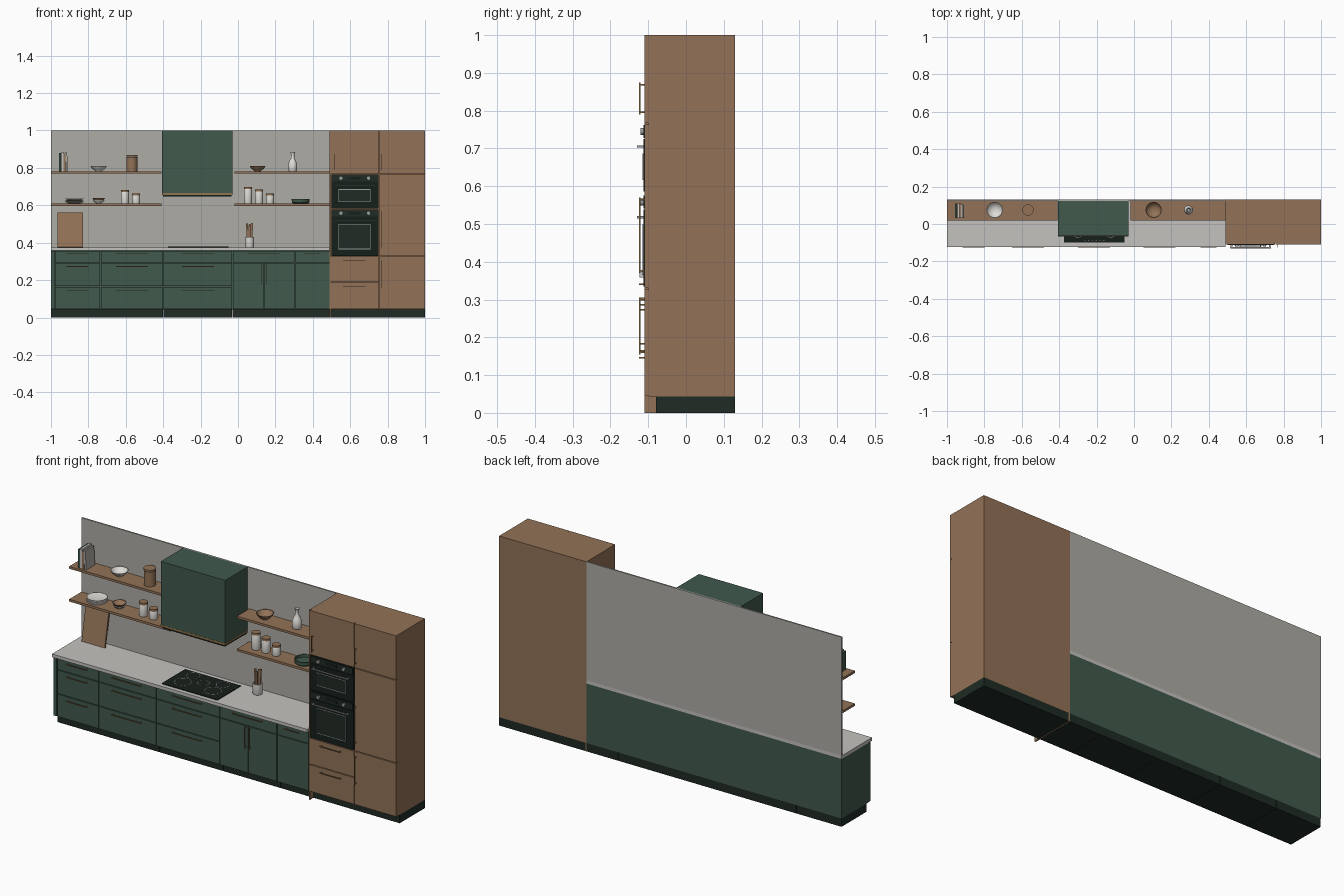
import bpy, bmesh, math
from mathutils import Matrix, Vector

if "Cube" in bpy.data.objects:
    bpy.data.objects.remove(bpy.data.objects["Cube"])

def mat(name, r, g, b):
    m = bpy.data.materials.new(name)
    m.diffuse_color = (r, g, b, 1)
    m.use_nodes = True
    m.node_tree.nodes["Principled BSDF"].inputs["Base Color"].default_value = m.diffuse_color
    return m

WOOD = mat("walnut wood", 0.29, 0.17, 0.095)
GREEN = mat("green lacquer", 0.052, 0.1, 0.073)
DARK = mat("dark plinth", 0.014, 0.024, 0.018)
BLACK = mat("black glass", 0.008, 0.014, 0.011)
WALL = mat("grey splashback", 0.43, 0.415, 0.375)
STONE = mat("pale stone", 0.55, 0.54, 0.52)
BRASS = mat("bronze brass", 0.29, 0.18, 0.075)
WHITE = mat("white ceramic", 0.74, 0.72, 0.68)
STEEL = mat("steel", 0.33, 0.34, 0.33)

def finish(name, bm, m):
    bmesh.ops.recalc_face_normals(bm, faces=bm.faces)
    me = bpy.data.meshes.new(name)
    bm.to_mesh(me)
    bm.free()
    me.materials.append(m)
    ob = bpy.data.objects.new(name, me)
    bpy.context.collection.objects.link(ob)
    return ob

def box(name, x0, x1, y0, y1, z0, z1, m, rot=None):
    """Box from its limits; rot = (axis, angle) turns it about its bottom centre."""
    bm = bmesh.new()
    bmesh.ops.create_cube(bm, size=1)
    bmesh.ops.scale(bm, vec=(x1 - x0, y1 - y0, z1 - z0), verts=bm.verts)
    bmesh.ops.translate(bm, vec=(0, 0, (z1 - z0) / 2), verts=bm.verts)
    if rot:
        bmesh.ops.rotate(bm, verts=bm.verts, matrix=Matrix.Rotation(rot[1], 3, rot[0]))
    bmesh.ops.translate(bm, vec=((x0 + x1) / 2, (y0 + y1) / 2, z0), verts=bm.verts)
    return finish(name, bm, m)

def lathe(name, loc, profile, m, closed=False, steps=32, rot=None):
    """Turn a (radius, height) profile round the z axis."""
    bm = bmesh.new()
    vs = [bm.verts.new((r, 0, z)) for r, z in profile]
    es = [bm.edges.new(p) for p in zip(vs, vs[1:])]
    if closed:
        es.append(bm.edges.new((vs[-1], vs[0])))
    bmesh.ops.spin(bm, geom=vs + es, axis=(0, 0, 1), cent=(0, 0, 0),
                   angle=2 * math.pi, steps=steps)
    bmesh.ops.remove_doubles(bm, verts=bm.verts, dist=1e-5)
    if rot:
        bmesh.ops.rotate(bm, verts=bm.verts, matrix=Matrix.Rotation(rot[1], 3, rot[0]))
    bmesh.ops.translate(bm, vec=loc, verts=bm.verts)
    ob = finish(name, bm, m)
    bpy.ops.object.select_all(action='DESELECT')
    ob.select_set(True)
    bpy.context.view_layer.objects.active = ob
    bpy.ops.object.shade_smooth_by_angle(angle=math.radians(35))
    return ob

def cyl(name, loc, r, h, m, steps=32, rot=None):
    return lathe(name, loc, [(0, 0), (r, 0), (r, h), (0, h)], m, steps=steps, rot=rot)

def handle(name, x, z, length, vertical=False, y=-0.1225, m=BRASS, t=0.002):
    """Bar handle on two posts; x, z is the centre."""
    h = length / 2
    if vertical:
        box(name + "_bar", x - t, x + t, y - t, y + t, z - h, z + h, m)
    else:
        box(name + "_bar", x - h, x + h, y - t, y + t, z - t, z + t, m)
    for s in (-1, 1):
        px, pz = (x, z + s * (h - 0.006)) if vertical else (x + s * (h - 0.006), z)
        box(name + "_post", px - t, px + t, y, FRONT + 0.001, pz - t, pz + t, m)

FRONT, CARC, BACK, G = -0.11, -0.099, 0.13, 0.002

def door(name, x0, x1, z0, z1, m):
    box(name, x0 + G, x1 - G, FRONT, CARC, z0 + G, z1 - G, m)

# base cabinets: carcasses, plinths, fronts and handles
units = [(-1, -0.735, 0.118), (-0.735, -0.4, 0.171), (-0.4, -0.03, 0.171),
         (-0.03, 0.305, 0.171), (0.305, 0.49, 0.085)]
for i, (x0, x1, hl) in enumerate(units):
    box("base_carcass", x0, x1, CARC, BACK, 0.044, 0.358, GREEN)
    box("base_plinth", x0 + 0.001, x1 - 0.001, -0.08, BACK, 0, 0.044, DARK)
    if i == 0:
        box("end_filler", -1, -0.982, FRONT, CARC, 0.046, 0.356, GREEN)
        x0 = -0.98
    c = (x0 + x1) / 2
    door("top_drawer", x0, x1, 0.293, 0.358, GREEN)
    handle("top_drawer_handle", c, 0.341, hl)
    if i < 3:
        for z0, z1 in ((0.166, 0.293), (0.044, 0.166)):
            door("drawer", x0, x1, z0, z1, GREEN)
            handle("drawer_handle", c, z1 - 0.02, hl)
    elif i == 3:
        for s, a, b in ((-1, x0, c), (1, c, x1)):
            door("base_door", a, b, 0.044, 0.293, GREEN)
            handle("base_door_handle", c + s * 0.013, 0.235, 0.115, True)
    else:
        door("appliance_door", x0, x1, 0.044, 0.293, GREEN)

# countertop and splashback
box("countertop", -1, 0.49, -0.123, BACK, 0.358, 0.375, STONE)
box("splashback", -1, 0.49, 0.122, BACK, 0.375, 1, WALL)

# tall cabinet block
box("tall_side_panel", 0.49, 0.497, FRONT, BACK, 0, 1, WOOD)
box("tall_carcass", 0.497, 1, CARC, BACK, 0.044, 1, WOOD)
box("tall_plinth", 0.497, 1, -0.08, BACK, 0, 0.044, DARK)
XA, XM, XB = 0.496, 0.755, 1.002
for z0, z1, hz, hl in ((0.044, 0.328, 0.23, 0.15), (0.328, 0.766, 0.47, 0.2),
                       (0.766, 1.002, 0.832, 0.085)):
    door("tall_door", XM, XB, z0, z1, WOOD)
    handle("tall_door_handle", 0.766, hz, hl, True)
door("tall_top_door", XA, XM, 0.766, 1.002, WOOD)
handle("tall_top_handle", 0.515, 0.832, 0.085, True)
for z0, z1 in ((0.188, 0.328), (0.044, 0.188)):
    door("tall_drawer", XA, XM, z0, z1, WOOD)
    handle("tall_drawer_handle", 0.622, z1 - 0.024, 0.12)

# two built-in ovens
for z0, z1 in ((0.33, 0.577), (0.582, 0.764)):
    box("oven_body", 0.499, 0.75, FRONT, CARC, z0, z1, BLACK)
    box("oven_control_panel", 0.501, 0.748, -0.113, FRONT, z1 - 0.036, z1 - 0.002, DARK)
    box("oven_display", 0.592, 0.656, -0.1145, -0.113, z1 - 0.027, z1 - 0.012, BLACK)
    for x in (0.55, 0.698):
        cyl("oven_knob", (x, -0.112, z1 - 0.019), 0.009, 0.009, STEEL, 20, ('X', math.pi / 2))
    box("oven_door", 0.503, 0.746, -0.113, FRONT, z0 + 0.004, z1 - 0.039, BLACK)
    box("oven_window_frame", 0.537, 0.709, -0.1145, -0.113, z0 + 0.035, z1 - 0.078, STEEL)
    box("oven_window", 0.54, 0.706, -0.1155, -0.113, z0 + 0.038, z1 - 0.081, DARK)
    handle("oven_handle", 0.6245, z1 - 0.059, 0.215, y=-0.127, m=STEEL, t=0.003)

# extractor hood
box("hood_body", -0.405, -0.03, -0.065, 0.122, 0.667, 1, GREEN)
box("hood_trim", -0.406, -0.029, -0.066, 0.122, 0.656, 0.667, BRASS)
box("hood_filter", -0.4, -0.035, -0.06, 0.12, 0.647, 0.656, BLACK)

# induction hob with ring markings and touch controls
box("hob_glass", -0.375, -0.05, -0.1, 0.095, 0.375, 0.379, BLACK)
for x, y, r in ((-0.3, -0.03, 0.042), (-0.125, -0.03, 0.042), (-0.3, 0.055, 0.034),
                (-0.125, 0.055, 0.034), (-0.2125, 0.015, 0.03)):
    lathe("hob_ring", (x, y, 0.379), [(r - 0.002, 0), (r, 0), (r, 0.0006), (r - 0.002, 0.0006)],
          STEEL, closed=True)
for k in range(6):
    x = -0.262 + k * 0.02
    box("hob_control", x - 0.003, x + 0.003, -0.09, -0.088, 0.379, 0.3796, STEEL)

# open shelves
for x0, x1 in ((-1, -0.408), (-0.02, 0.49)):
    for z in (0.597, 0.77):
        box("shelf", x0, x1, 0.02, 0.122, z, z + 0.012, WOOD)
Z1, Z2, Y = 0.609, 0.782, 0.075

def bowl(name, x, z, r, h, m):
    lathe(name, (x, Y, z), [(0, 0), (r * .4, 0), (r * .45, h * .12), (r * .8, h * .5), (r, h),
                            (r * .93, h), (r * .72, h * .52), (r * .35, h * .2), (0, h * .18)], m)

def jar(x, top):
    r = 0.0215
    lathe("jar_body", (x, Y, Z1), [(0, 0), (r * .95, 0), (r, .003), (r, top - Z1 - .014),
                                   (r * .94, top - Z1 - .011), (0, top - Z1 - .011)], WHITE)
    cyl("jar_lid", (x, Y, top - 0.011), r, 0.011, WOOD)

# upper left shelf: books, bowl, canister
for x, w, h, m in ((-0.957, .011, .098, GREEN), (-0.945, .012, .104, STONE), (-0.932, .010, .094, WOOD)):
    box("book", x, x + w, 0.032, 0.11, Z2, Z2 + h, m)
box("leaning_book", -0.918, -0.908, 0.032, 0.105, Z2, Z2 + 0.1, WALL, ('Y', -0.06))
bowl("white_bowl", -0.745, Z2, 0.044, 0.028, WHITE)
cyl("wood_canister", (-0.567, Y, Z2), 0.029, 0.077, WOOD)
cyl("canister_lid", (-0.567, Y, Z2 + 0.079), 0.03, 0.009, WOOD)

# lower left shelf: plates, small bowls, jars
for k in range(4):
    lathe("plate", (-0.875, Y, Z1 + k * 0.0065),
          [(0, 0), (0.03, 0), (0.05, 0.005), (0.049, 0.0065), (0.03, 0.003), (0, 0.003)], WHITE)
bowl("small_white_bowl", -0.745, Z1, 0.03, 0.018, WHITE)
bowl("small_wood_bowl", -0.745, Z1 + 0.01, 0.034, 0.02, WOOD)
jar(-0.605, 0.682)
jar(-0.545, 0.664)

# right shelves: wood bowl, vase, jars, dark dish
bowl("wood_bowl", 0.105, Z2, 0.043, 0.029, WOOD)
lathe("vase", (0.292, Y, Z2), [(0, 0), (.02, 0), (.024, .008), (.024, .035), (.018, .055), (.009, .07),
                               (.009, .092), (.013, .103), (.01, .103), (.006, .09), (0, .09)], WHITE)
for x, top in ((0.053, 0.698), (0.112, 0.684), (0.171, 0.664)):
    jar(x, top)
lathe("dark_dish", (0.335, Y, Z1), [(0, 0), (.04, 0), (.047, .006), (.048, .024), (.044, .024),
                                    (.043, .01), (0, .008)], GREEN)

# countertop objects: leaning board and utensil pot
box("cutting_board", -0.965, -0.83, 0.074, 0.084, 0.375, 0.565, WOOD, ('X', -0.19))
lathe("utensil_pot", (0.062, Y, 0.375), [(0, 0), (.022, 0), (.024, .004), (.024, .056), (.02, .056),
                                         (.02, .01), (0, .01)], WHITE)
for dx, dy, a, h in ((-.009, 0, -.04, .115), (.008, .005, .05, .118), (0, -.008, 0, .108), (0, .01, .02, .112)):
    box("utensil", 0.062 + dx - .005, 0.062 + dx + .005, Y + dy - .003, Y + dy + .003,
        0.387, 0.387 + h, WOOD, ('Y', a))
